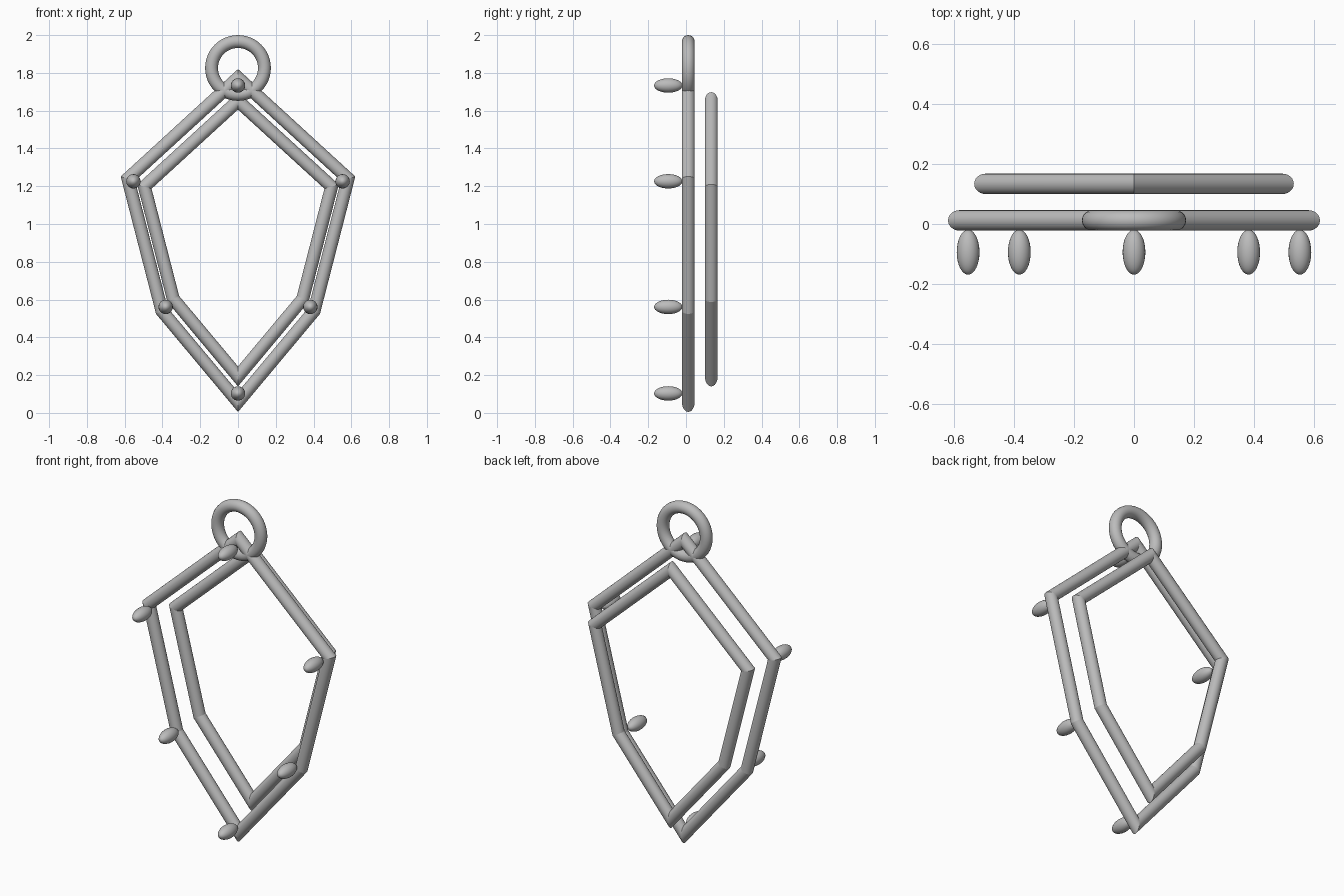
import bpy, bmesh, math
from mathutils import Vector

cube = bpy.data.objects.get("Cube")
if cube:
    bpy.data.objects.remove(cube)

TUBE = 0.034
FRONT_Y, BACK_Y, BEAD_Y = 0.012, 0.134, -0.094
MID_Z = 0.96

metal = bpy.data.materials.new("grey_metal")
metal.use_nodes = True
metal.diffuse_color = (0.5, 0.5, 0.5, 1)
metal.node_tree.nodes["Principled BSDF"].inputs["Base Color"].default_value = (0.5, 0.5, 0.5, 1)


def finish(obj, name):
    obj.name = name
    obj.data.materials.append(metal)
    bpy.ops.object.select_all(action="DESELECT")
    obj.select_set(True)
    bpy.context.view_layer.objects.active = obj
    bpy.ops.object.shade_smooth_by_angle(angle=math.radians(30))


def mitred_frame(name, points, y, sides=24):
    """Closed round tube along a polygon in the XZ plane, with mitred corners."""
    bm = bmesh.new()
    pts = [Vector((x, 0, z)) for x, z in points]
    rings = []
    for i, p in enumerate(pts):
        before = (p - pts[i - 1]).normalized()
        after = (pts[(i + 1) % len(pts)] - p).normalized()
        tangent = (before + after).normalized()
        out = tangent.cross(Vector((0, 1, 0))) / tangent.dot(before)
        ring = []
        for k in range(sides):
            a = math.tau * k / sides
            offset = out * math.cos(a) + Vector((0, math.sin(a), 0))
            ring.append(bm.verts.new(p + offset * TUBE + Vector((0, y, 0))))
        rings.append(ring)
    for i, ring in enumerate(rings):
        following = rings[(i + 1) % len(rings)]
        for k in range(sides):
            n = (k + 1) % sides
            bm.faces.new((ring[k], ring[n], following[n], following[k]))
    bmesh.ops.recalc_face_normals(bm, faces=bm.faces)
    # keep the mitre joints crisp
    mesh = bpy.data.meshes.new(name)
    bm.to_mesh(mesh)
    bm.free()
    obj = bpy.data.objects.new(name, mesh)
    bpy.context.collection.objects.link(obj)
    finish(obj, name)
    for edge in mesh.edges:
        a, b = edge.vertices
        if a // sides == b // sides:
            edge.use_edge_sharp = True


def scaled(points, s):
    return [(x * s, MID_Z + (z - MID_Z) * s) for x, z in points]


# Gem outline shared by both frames and the beads
outline = [(0, 1.774), (0.583, 1.24), (0.403, 0.54),
           (0, 0.058), (-0.403, 0.54), (-0.583, 1.24)]
mitred_frame("front_frame", outline, FRONT_Y)
mitred_frame("back_frame", scaled(outline, 0.85), BACK_Y)

# Hanging ring
bpy.ops.mesh.primitive_torus_add(location=(0, FRONT_Y, 1.826), rotation=(math.pi / 2, 0, 0),
                                 major_radius=0.14, minor_radius=TUBE,
                                 major_segments=48, minor_segments=20)
finish(bpy.context.object, "hanging_ring")

# Elongated beads standing off the front frame corners
for i, (x, z) in enumerate(scaled(outline, 0.95)):
    bpy.ops.mesh.primitive_uv_sphere_add(segments=24, ring_count=16, radius=1,
                                         location=(x, BEAD_Y, z), rotation=(math.pi / 2, 0, 0))
    bead = bpy.context.object
    bead.scale = (0.038, 0.038, 0.075)
    finish(bead, f"bead_{i + 1}")
